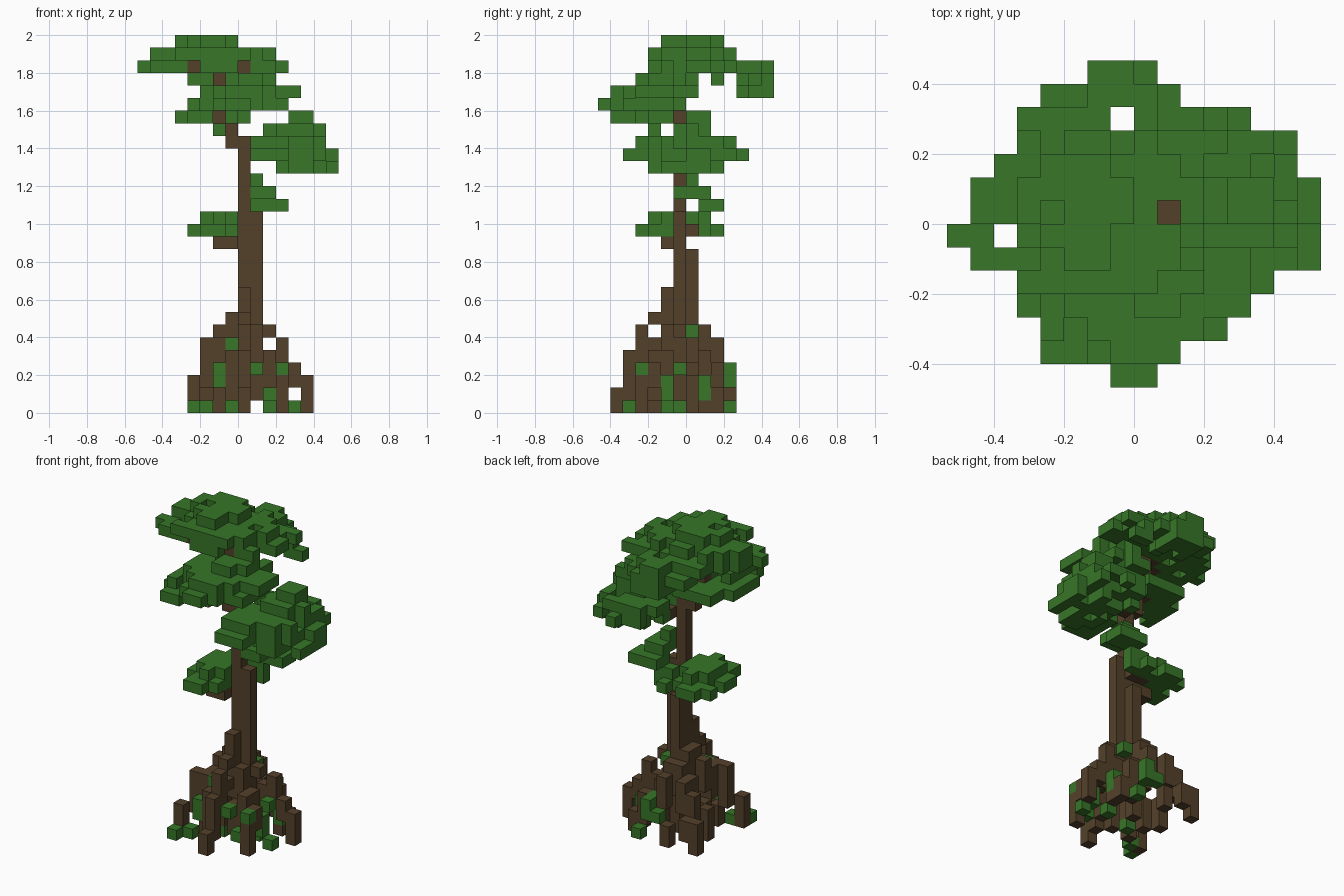
import bpy
import bmesh
import random
from mathutils import Vector

random.seed(4)
UNIT = 2 / 30  # edge length of one block

if "Cube" in bpy.data.objects:
    bpy.data.objects.remove(bpy.data.objects["Cube"])


def make_material(name, colour):
    mat = bpy.data.materials.new(name)
    mat.use_nodes = True
    mat.diffuse_color = colour
    mat.node_tree.nodes["Principled BSDF"].inputs["Base Color"].default_value = colour
    return mat


bark = make_material("bark brown", (0.088, 0.052, 0.023, 1))
leaf = make_material("leaf green", (0.038, 0.182, 0.021, 1))


def block(x0, x1, y0, y1, z0, z1):
    """Solid box of blocks, both ends included."""
    return {(x, y, z) for x in range(x0, x1 + 1)
            for y in range(y0, y1 + 1) for z in range(z0, z1 + 1)}


def column(x, y, z0, z1):
    return block(x, x, y, y, z0, z1)


def layer(z, x0, x1, y0, y1):
    """Rounded, ragged slab of leaves one block thick."""
    cx, cy = (x0 + x1) / 2, (y0 + y1) / 2
    rx, ry = (x1 - x0 + 1) / 2, (y1 - y0 + 1) / 2
    cells = set()
    for x, y, z in sorted(block(x0, x1, y0, y1, z, z)):
        u, v = abs(x - cx) / rx, abs(y - cy) / ry
        reach = u * u + v * v
        ragged = reach > 0.55 and min(u, v) > 0.25 and random.random() < 0.25
        if reach <= 1.03 and not ragged:
            cells.add((x, y, z))
    return cells


def clump(*layers):
    return set().union(*(layer(*spec) for spec in layers))


def columns(*specs):
    return set().union(*(column(*spec) for spec in specs))


def pitted(cells):
    """Knock random blocks out of the underside so that it hangs unevenly."""
    return {(x, y, z) for x, y, z in sorted(cells)
            if (x, y, z - 1) in cells or (x, y, z + 1) not in cells
            or random.random() > 0.2}


# Trunk: three columns of different heights
trunk = columns((0, -1, 3, 21), (1, -1, 3, 15), (0, 0, 3, 12))

# Branches reaching into the leaf clumps
low_branch = block(-2, -1, -2, -1, 13, 13) | block(-1, 0, 0, 0, 14, 14)
main_branch = columns((-1, -1, 21, 22), (-2, -1, 23, 26), (-3, -1, 27, 27),
                      (-4, -2, 27, 27), (0, -2, 27, 27), (-1, -1, 26, 26))
side_branch = column(1, 0, 20, 20)

# Roots: arches of columns stepping down and outward
front_root = columns((0, -2, 4, 9), (0, -3, 7, 7), (0, -3, 5, 5), (0, -4, 3, 6),
                     (0, -5, 1, 4), (0, -6, 0, 1))
right_root = columns((-1, -1, 4, 7), (-2, -1, 4, 6), (-2, -2, 3, 5), (-2, -3, 3, 5),
                     (-3, -3, 2, 5), (-4, -4, 0, 2))
left_root = columns((2, -1, 6, 6), (2, 0, 3, 4), (3, 0, 3, 5),
                    (4, 0, 2, 3), (5, 0, 0, 2))
back_root = columns((0, 1, 4, 6), (0, 2, 3, 5), (-1, 3, 0, 1))
back_right_root = columns((-1, 0, 5, 7), (-1, 1, 4, 6), (-2, 1, 4, 5), (-2, 2, 3, 5),
                          (-3, 2, 2, 4), (-3, 3, 1, 2), (-4, 3, 0, 2))
front_left_root = columns((1, -2, 4, 6), (2, -2, 3, 4), (2, -3, 2, 4),
                          (3, -3, 2, 3), (3, -4, 0, 2))
hanging_roots = columns((-2, -1, 0, 2), (-1, -2, 1, 3), (-1, -4, 1, 4), (-2, -3, 0, 1),
                        (0, 0, 0, 2), (1, 1, 1, 4), (3, 1, 0, 0), (3, 2, 0, 1),
                        (2, 2, 1, 3), (-3, 0, 0, 2), (1, -3, 1, 3))
roots = (front_root | right_root | left_root | back_root
         | back_right_root | front_left_root | hanging_roots)

# Small leaves caught among the roots
root_leaves = columns((-4, -5, 0, 0), (-3, -4, 0, 0), (-1, -2, 0, 0), (-2, -4, 2, 3),
                      (-1, -3, 5, 5), (1, -4, 3, 3), (3, -4, 3, 3), (2, -4, 1, 1),
                      (4, -2, 0, 0), (3, -2, 1, 2), (3, -1, 3, 3), (3, 1, 1, 2),
                      (2, 3, 0, 0), (0, 3, 2, 2), (1, 3, 2, 3), (1, 0, 6, 6),
                      (2, -1, 0, 0), (1, 2, 2, 3))

# Leaf clumps, listed layer by layer
top_canopy = clump((29, -5, -1, -2, 2), (28, -7, 2, -3, 3), (27, -7, 3, -3, 3),
                   (27, -5, 1, 3, 4))
top_canopy |= block(-8, -7, -1, -1, 27, 27) | block(-7, -6, -2, 1, 27, 27)
top_canopy |= block(2, 3, 3, 3, 27, 27) | column(-1, 2, 26, 26)
back_canopy = clump((27, -2, 0, 4, 6), (26, -5, 1, 4, 5), (25, -3, 1, 4, 5))
back_canopy |= block(-2, 0, 6, 6, 25, 26)
back_canopy |= block(1, 2, 4, 4, 26, 26) | block(2, 3, 4, 4, 25, 25)
front_canopy = clump((26, -1, 2, -4, 0), (25, -3, 4, -6, 0),
                     (24, -4, 3, -6, -1), (23, -5, 0, -6, 1))
front_canopy |= column(-2, -3, 22, 22) | block(-1, 0, -7, -7, 24, 24)
left_canopy = clump((23, 4, 5, 0, 1), (22, 2, 6, -1, 1), (21, 1, 6, -3, 3),
                    (21, 1, 3, -4, -2), (20, 1, 7, -3, 4), (20, 1, 3, -5, -2),
                    (19, 3, 7, -3, 2))
left_sprig = clump((18, 1, 1, 0, 0), (17, 1, 2, -1, 1), (16, 1, 3, 1, 2))
right_canopy = clump((15, -3, -1, -3, 1), (14, -4, -1, -4, 2))
right_canopy |= block(0, 1, 1, 1, 14, 15) | column(0, 2, 14, 14)

# Gaps: open shafts in the canopy and notches that bare the branches
shafts = columns((-4, 0, 25, 29), (-6, -1, 25, 29), (-1, 4, 25, 29), (1, 0, 21, 29))
notches = block(-4, -4, -4, -3, 27, 27) | block(0, 0, -4, -3, 27, 27)
notches |= block(-2, -2, -4, -2, 26, 26) | block(-2, -2, -7, -2, 23, 23)
notches |= block(-1, 0, -1, -1, 23, 23)

wood = trunk | low_branch | main_branch | side_branch | roots
bare = wood | shafts | notches
parts = [
    ("trunk", trunk, bark),
    ("low_branch", low_branch, bark),
    ("main_branch", main_branch, bark),
    ("side_branch", side_branch, bark),
    ("roots", roots - trunk, bark),
    ("root_leaves", root_leaves - wood, leaf),
    ("top_canopy", top_canopy - bare, leaf),
    ("back_canopy", back_canopy - bare - top_canopy, leaf),
    ("front_canopy", pitted(front_canopy) - bare - top_canopy, leaf),
    ("left_canopy", pitted(left_canopy) - bare, leaf),
    ("left_sprig", left_sprig - bare, leaf),
    ("right_canopy", pitted(right_canopy) - bare, leaf),
]
solid = set().union(*(cells for _, cells, _ in parts))


def build(name, cells, mat):
    """Turn blocks into a mesh, keeping only the faces open to the air."""
    bm = bmesh.new()
    for cell in sorted(cells):
        centre = Vector(cell) + Vector((0.5, 0.5, 0.5))
        for axis in range(3):
            for sign in (-1, 1):
                normal = Vector((0, 0, 0))
                normal[axis] = sign
                if tuple(int(c + n) for c, n in zip(cell, normal)) in solid:
                    continue
                side = Vector((0, 0, 0))
                side[(axis + 1) % 3] = 1
                up = normal.cross(side)
                corners = [side + up, up - side, -side - up, side - up]
                bm.faces.new([bm.verts.new((centre + (normal + c) / 2) * UNIT)
                              for c in corners])
    bmesh.ops.remove_doubles(bm, verts=bm.verts, dist=UNIT / 100)
    mesh = bpy.data.meshes.new(name)
    bm.to_mesh(mesh)
    bm.free()
    mesh.materials.append(mat)
    bpy.context.collection.objects.link(bpy.data.objects.new(name, mesh))


for part in parts:
    build(*part)
